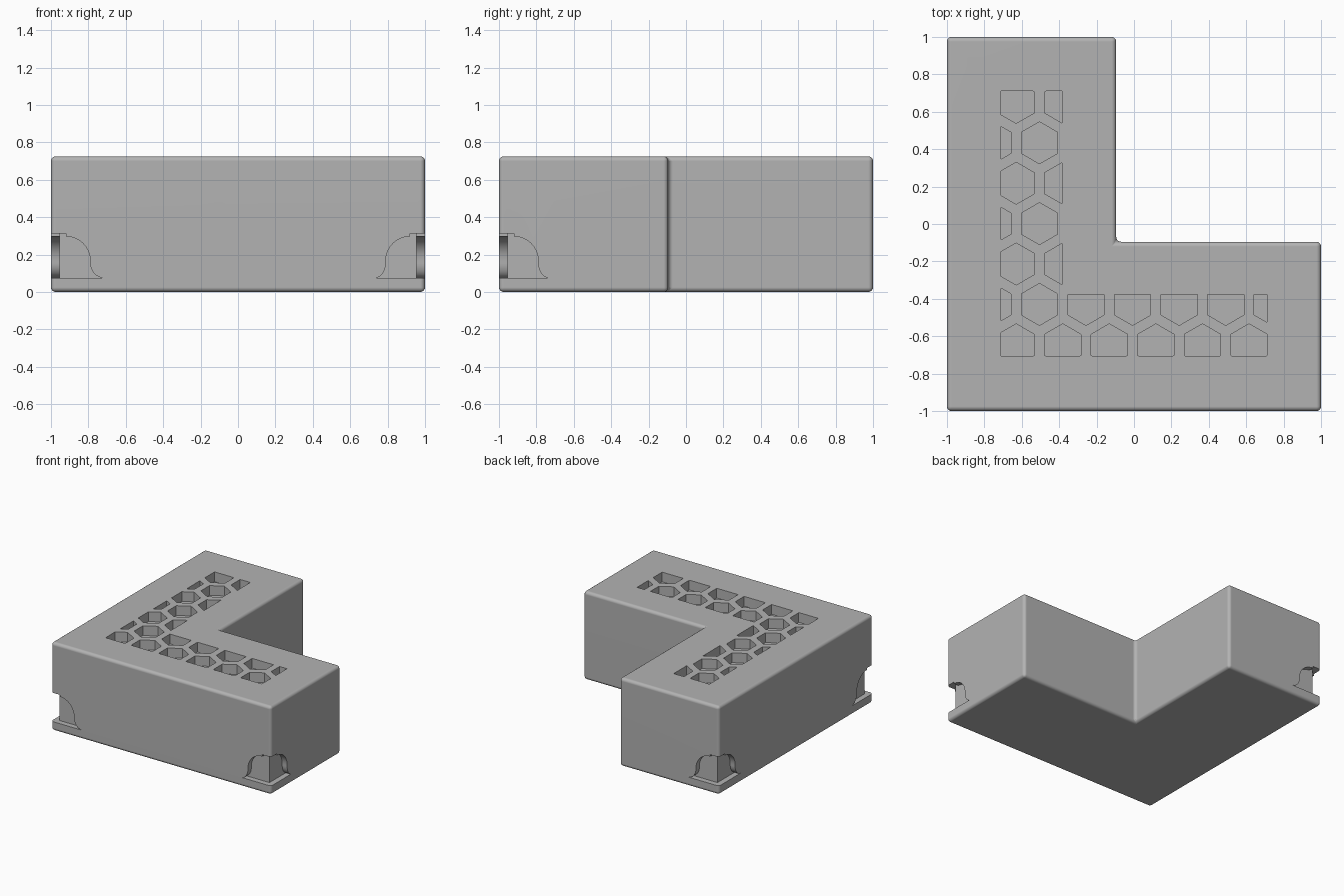
import bpy, bmesh
from math import sin, cos, pi

if "Cube" in bpy.data.objects:
    bpy.data.objects.remove(bpy.data.objects["Cube"])

grey = bpy.data.materials.new("plain grey")
grey.use_nodes = True
colour = (0.45, 0.45, 0.45, 1)
grey.diffuse_color = colour
grey.node_tree.nodes["Principled BSDF"].inputs["Base Color"].default_value = colour


def prisms(name, outlines, low, high, place):
    """Extrude closed 2D outlines between two levels; place maps (a, b, level) to x, y, z."""
    bm = bmesh.new()
    for outline in outlines:
        rings = [[bm.verts.new(place(a, b, level)) for a, b in outline] for level in (low, high)]
        bm.faces.new(rings[0])
        bm.faces.new(rings[1])
        n = len(outline)
        for i in range(n):
            j = (i + 1) % n
            bm.faces.new((rings[0][i], rings[0][j], rings[1][j], rings[1][i]))
    bmesh.ops.recalc_face_normals(bm, faces=bm.faces)
    mesh = bpy.data.meshes.new(name)
    bm.to_mesh(mesh)
    bm.free()
    mesh.materials.append(grey)
    obj = bpy.data.objects.new(name, mesh)
    bpy.context.collection.objects.link(obj)
    return obj


def clip(poly, axis, limit, sign):
    """Keep the part of a polygon where sign * coordinate <= sign * limit."""
    out = []
    for p, q in zip(poly, poly[1:] + poly[:1]):
        dp, dq = sign * (p[axis] - limit), sign * (q[axis] - limit)
        if dp <= 0:
            out.append(p)
        if dp * dq < 0:
            t = dp / (dp - dq)
            out.append((p[0] + t * (q[0] - p[0]), p[1] + t * (q[1] - p[1])))
    return out


def apply(obj, mod):
    bpy.context.view_layer.objects.active = obj
    bpy.ops.object.modifier_apply(modifier=mod.name)


def cut(obj, cutter):
    mod = obj.modifiers.new("cut", 'BOOLEAN')
    mod.operation = 'DIFFERENCE'
    mod.solver = 'EXACT'
    mod.object = cutter
    cutter.hide_render = True
    apply(obj, mod)
    bpy.data.objects.remove(cutter)


# L-shaped body with rounded edges
INNER, TOP = -0.095, 0.725
body = prisms("corner_body", [[(-1, -1), (1, -1), (1, INNER), (INNER, INNER), (INNER, 1), (-1, 1)]],
              0, TOP, lambda a, b, level: (a, b, level))
bevel = body.modifiers.new("rounded_edges", 'BEVEL')
bevel.width = 0.025
bevel.segments = 4
apply(body, bevel)

# Honeycomb recesses, trimmed to an L-shaped panel
PITCH, ROW, RADIUS, DEPTH = 0.249, 0.216, 0.112, 0.08
cells = []
for row in range(7):
    y = 0.65 - row * ROW
    for col in range(7):
        x = -0.63 + col * PITCH - (row % 2) * PITCH / 2
        cell = [(x + RADIUS * sin(k * pi / 3), y + RADIUS * cos(k * pi / 3)) for k in range(6)]
        upright_arm = x < -0.4 or y > -0.4
        right, back = (-0.385, 0.71) if upright_arm else (0.71, -0.378)
        for axis, limit, sign in ((0, -0.71, -1), (0, right, 1), (1, -0.705, -1), (1, back, 1)):
            cell = clip(cell, axis, limit, sign)
        if len(cell) > 2:
            cells.append(cell)
cut(body, prisms("honeycomb_cutter", cells, TOP - DEPTH, TOP + 0.1, lambda a, b, level: (a, b, level)))


# Shallow bell-shaped notches wrapping the three outer corners
def notch_outline(tail):
    steps = [k * pi / 20 for k in range(11)]
    shoulder = [(0.08 + 0.13 * sin(t), 0.167 + 0.13 * cos(t)) for t in steps]
    foot = [(tail - (tail - 0.21) * cos(t), 0.155 - 0.08 * sin(t)) for t in steps]
    return [(-0.05, 0.312), (0.08, 0.312)] + shoulder + foot + [(-0.05, 0.075)]


for sx, sy, tail in ((-1, -1, 0.285), (1, -1, 0.268), (-1, 1, 0.285)):
    outline = [notch_outline(tail)]
    cut(body, prisms("notch_cutter", outline, -0.05, 0.045,
                     lambda u, z, v: (sx * (1 - u), sy * (1 - v), z)))
    cut(body, prisms("notch_cutter", outline, -0.05, 0.045,
                     lambda u, z, v: (sx * (1 - v), sy * (1 - u), z)))

# Smooth rounded edges, flat large faces
for other in bpy.context.selected_objects:
    other.select_set(False)
body.select_set(True)
bpy.context.view_layer.objects.active = body
bpy.ops.object.shade_smooth_by_angle(angle=pi / 6)
weighted = body.modifiers.new("flat_face_normals", 'WEIGHTED_NORMAL')
weighted.keep_sharp = True
